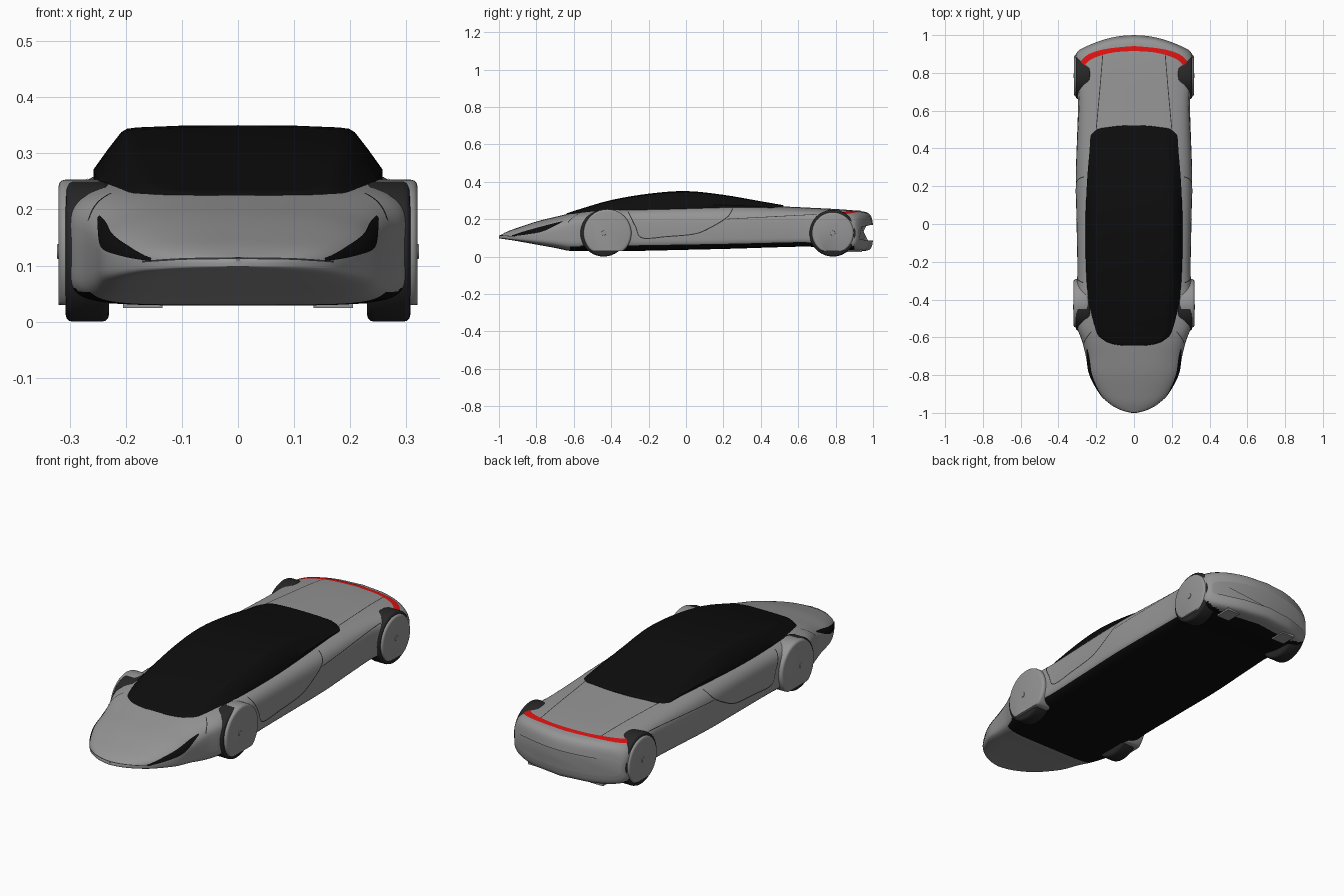
import bpy, bmesh, math
from mathutils import Vector, Matrix
from mathutils.bvhtree import BVHTree

if "Cube" in bpy.data.objects:
    bpy.data.objects.remove(bpy.data.objects["Cube"])


def material(name, r, g, b):
    mat = bpy.data.materials.new(name)
    mat.use_nodes = True
    mat.diffuse_color = (r, g, b, 1)
    mat.node_tree.nodes["Principled BSDF"].inputs["Base Color"].default_value = (r, g, b, 1)
    return mat


GREY = material("body grey", 0.3, 0.3, 0.3)
BLACK = material("gloss black", 0.004, 0.004, 0.004)
TYRE = material("tyre rubber", 0.02, 0.02, 0.02)
RED = material("tail light red", 0.75, 0.006, 0.006)
SEAM = material("panel gap", 0.03, 0.03, 0.03)


def finish(bm, name, mats, angle=35, fix=True):
    if fix:
        bmesh.ops.recalc_face_normals(bm, faces=bm.faces)
    mesh = bpy.data.meshes.new(name)
    bm.to_mesh(mesh)
    bm.free()
    obj = bpy.data.objects.new(name, mesh)
    bpy.context.collection.objects.link(obj)
    for mat in mats:
        mesh.materials.append(mat)
    bpy.ops.object.select_all(action="DESELECT")
    obj.select_set(True)
    bpy.context.view_layer.objects.active = obj
    bpy.ops.object.shade_smooth_by_angle(angle=math.radians(angle))
    return obj


def spline(points, steps):
    """Smooth curve through points of any dimension."""
    pts = [Vector(p) for p in points]
    out = []
    for i in range(len(pts) - 1):
        a, b, c, d = pts[max(i - 1, 0)], pts[i], pts[i + 1], pts[min(i + 2, len(pts) - 1)]
        for k in range(steps):
            t = k / steps
            out.append(b + (c - a) * (t / 2) + (a * 2 - b * 5 + c * 4 - d) * (t * t / 2)
                       + (b * 3 - a - c * 3 + d) * (t ** 3 / 2))
    return out + [pts[-1]]


def loft(rings, closed=True):
    bm = bmesh.new()
    rows = [[bm.verts.new(p) for p in ring] for ring in rings]
    n = len(rows[0])
    for a, b in zip(rows, rows[1:]):
        for i in range(n if closed else n - 1):
            j = (i + 1) % n
            bm.faces.new((a[i], a[j], b[j], b[i]))
    if closed:
        bm.faces.new(rows[0])
        bm.faces.new(rows[-1])
    return bm


# Body shell: y, half width, bottom, widest height, top, squareness of the upper half
BODY = [(-1, .012, .098, .103, .11, 2), (-.985, .07, .095, .104, .119, 2.2),
        (-.95, .13, .09, .105, .136, 2.4), (-.9, .18, .082, .108, .154, 2.5),
        (-.8, .235, .064, .118, .187, 2.6), (-.7, .255, .046, .128, .212, 3),
        (-.62, .275, .03, .135, .23, 3.6), (-.54, .303, .03, .14, .243, 4),
        (-.42, .312, .03, .14, .258, 4), (-.27, .3, .03, .14, .27, 4),
        (0, .304, .036, .14, .278, 4), (.25, .308, .042, .14, .28, 4),
        (.5, .3, .05, .14, .269, 4.5), (.65, .297, .052, .14, .26, 5),
        (.76, .312, .034, .13, .252, 5), (.85, .314, .03, .13, .242, 5),
        (.885, .31, .034, .13, .232, 4.5), (.902, .303, .05, .13, .21, 4),
        (.91, .29, .085, .13, .17, 3)]


def body_ring(station, count=64):
    y, w, low, mid, top, n = station
    t = min(max((y - .5) / .36, 0), 1)
    bow = .09 * t * t * (3 - 2 * t)
    ring = []
    for i in range(count):
        a = 2 * math.pi * i / count
        c, s = math.cos(a), math.sin(a)
        e = n if s >= 0 else 6
        x = w * math.copysign(abs(c) ** (2 / e), c)
        z = mid + abs(s) ** (2 / e) * ((top if s >= 0 else low) - mid)
        ring.append((x, y + bow * (1 - (x / .31) ** 2), z))
    return ring


bm = loft([body_ring(s) for s in spline(BODY, 4)])
bmesh.ops.recalc_face_normals(bm, faces=bm.faces)
for f in bm.faces:
    if f.normal.z < -.6 and -.62 < f.calc_center_median().y < .9:
        f.material_index = 1
surface = BVHTree.FromBMesh(bm)
finish(bm, "body_shell", [GREY, BLACK], 50)

# Glass canopy: y, half width, base height, top height
CANOPY = [(-.645, .06, .215, .224), (-.635, .13, .216, .232), (-.61, .185, .218, .24),
          (-.56, .216, .226, .256), (-.4, .243, .246, .302), (-.2, .255, .264, .336),
          (0, .257, .272, .35), (.2, .25, .275, .33), (.38, .236, .268, .299),
          (.49, .222, .258, .28), (.513, .15, .255, .276), (.522, .05, .25, .272)]
HALF = [(1, 0), (.9, .46), (.81, .84), (.77, .92), (.7, .95), (.4, .99), (0, 1)]


def canopy_ring(station):
    y, w, base, top = station
    half = [(w, y, base - .04)] + [(w * u, y, base + v * (top - base)) for u, v in HALF]
    return half + [(-x, q, z) for x, q, z in reversed(half[:-1])]


finish(loft([canopy_ring(s) for s in spline(CANOPY, 4)]), "glass_canopy", [BLACK], 40)


# Wheels, wheel covers and hubs
def disc(name, mat, side, y, z, radius, inner, outer, bevel, floor=0.0):
    bm = bmesh.new()
    place = Matrix.Translation((side * (inner + outer) / 2, y, z)) @ Matrix.Rotation(math.pi / 2, 4, "Y")
    bmesh.ops.create_cone(bm, cap_ends=True, segments=64, radius1=radius, radius2=radius,
                          depth=outer - inner, matrix=place)
    rims = [e for e in bm.edges if abs(e.verts[0].co.x - e.verts[1].co.x) < 1e-5]
    bmesh.ops.bevel(bm, geom=rims, offset=bevel, segments=3, affect="EDGES", profile=.5)
    for v in bm.verts:
        v.co.z = max(v.co.z, floor)
    finish(bm, name, [mat])


for side, label in ((1, "left"), (-1, "right")):
    for end, y, radius, reach in (("front", -.44, .128, .32), ("rear", .785, .112, .317)):
        disc(f"{end}_{label}_tyre", TYRE, side, y, .125, .125, .23, .307, .012)
        disc(f"{end}_{label}_wheel_cover", GREY, side, y + (.02 if end == "front" else 0),
             .125, radius, .24, reach, .012, .03)
        disc(f"{end}_{label}_hub", GREY, side, y, .125, .013, .3, reach + .003, .002)


# Thin plates laid over the body along one axis
def drape(name, mat, edge_a, edge_b, view, side=1, lift=.002, steps=8, across=5):
    def land(p):
        u, v = p
        start, way = {"top": ((side * u, v, 1), (0, 0, -1)),
                      "side": ((side, u, v), (-side, 0, 0)),
                      "front": ((side * u, -2, v), (0, 1, 0))}[view]
        hit, normal, _, _ = surface.ray_cast(Vector(start), Vector(way))
        if hit is None:
            guess = {"top": (side * u, v, .2), "side": (side * .3, u, v),
                     "front": (side * u, -.95, v)}[view]
            hit, normal, _, _ = surface.find_nearest(Vector(guess))
        return hit + normal * lift, normal

    a, b = spline(edge_a, steps), spline(edge_b, steps)
    grid = [[land(p.lerp(q, k / across)) for k in range(across + 1)] for p, q in zip(a, b)]
    bm = loft([[point for point, _ in row] for row in grid], closed=False)
    bm.normal_update()
    normal = grid[len(grid) // 2][across // 2][1]
    if sum((f.normal for f in bm.faces), Vector()).dot(normal) < 0:
        bmesh.ops.reverse_faces(bm, faces=bm.faces)
    finish(bm, name, [mat], fix=False)


def seam(name, path, view, side, width=.005):
    pts = [Vector(p) for p in path]
    edges = []
    for sign in (-.5, .5):
        edge = []
        for i, p in enumerate(pts):
            d = (pts[min(i + 1, len(pts) - 1)] - pts[max(i - 1, 0)]).normalized()
            edge.append(p + Vector((-d.y, d.x)) * width * sign)
        edges.append(edge)
    drape(name, SEAM, *edges, view, side, .0015, 8, 1)


for side, label in ((1, "left"), (-1, "right")):
    drape(f"{label}_tail_light", RED,
          [(.287, .72), (.291, .83), (.25, .892), (.15, .926), (0, .942)],
          [(.282, .72), (.268, .82), (.225, .872), (.12, .906), (0, .916)], "top", side)
    drape(f"{label}_headlight", BLACK,
          [(-.93, .113), (-.85, .138), (-.75, .165), (-.66, .188)],
          [(-.93, .108), (-.85, .118), (-.76, .136), (-.66, .184)], "side", side)
    seam(f"{label}_door_gap", [(-.31, .24), (-.27, .16), (-.235, .1), (-.1, .107), (.05, .122),
                               (.14, .16), (.22, .21), (.25, .255)], "side", side)
    seam(f"{label}_flank_gap", [(.22, .2), (.45, .212), (.7, .225)], "side", side, .003)
    seam(f"{label}_deck_gap", [(.2, .5), (.18, .72), (.165, .9)], "top", side, .004)
    seam(f"{label}_fender_gap", [(.225, -.57), (.25, -.6), (.265, -.63)], "top", side, .004)
    seam(f"{label}_nose_gap", [(0, .112), (.1, .111), (.17, .107)], "front", side, .003)

    # Exhaust boxes under the tail
    bm = bmesh.new()
    bmesh.ops.create_cube(bm, size=1, matrix=Matrix.Translation((side * .17, .9, .036))
                          @ Matrix.Diagonal((.07, .08, .024, 1)))
    finish(bm, f"{label}_exhaust_box", [GREY])
